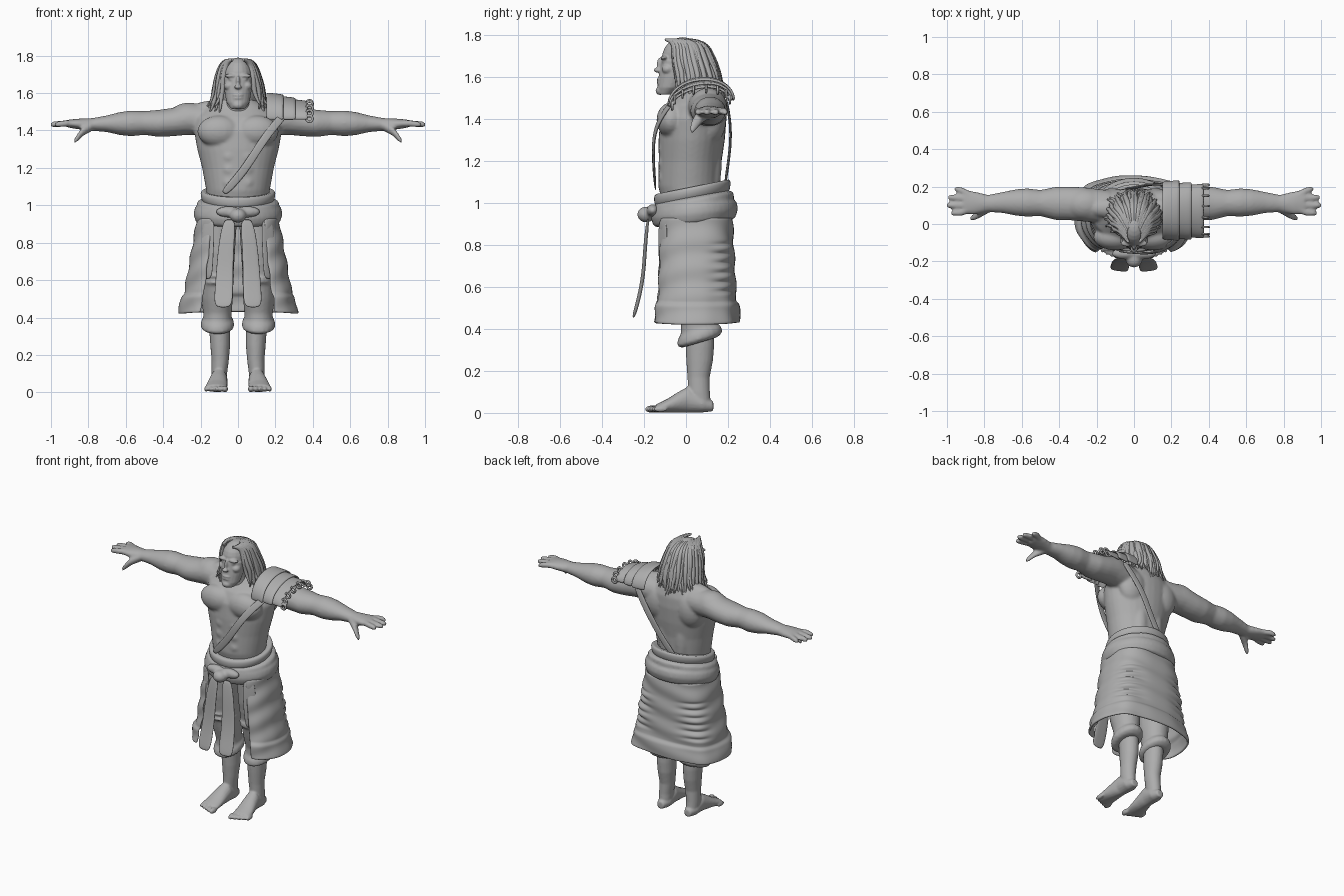
import bpy, bmesh, random
from math import sin, cos, pi, radians, copysign
from mathutils import Vector, Matrix

random.seed(4)
if "Cube" in bpy.data.objects:
    bpy.data.objects.remove(bpy.data.objects["Cube"])

clay = bpy.data.materials.new("plain grey")
clay.use_nodes = True
clay.diffuse_color = (.42, .42, .42, 1)
clay.node_tree.nodes["Principled BSDF"].inputs["Base Color"].default_value = clay.diffuse_color


def tube(bm, stations, axis="Z", side=1, tilt=0, count=20):
    """Closed loft of elliptical rings; a station is x, y, z and two radii."""
    rings = []
    for x, y, z, ra, rb in stations:
        ring = []
        for i in range(count):
            c, s = ra * cos(2 * pi * i / count), rb * sin(2 * pi * i / count)
            offset = {"X": (0, c, s), "Y": (c, 0, s), "Z": (c, s, tilt * s)}[axis]
            ring.append(bm.verts.new(Vector((x * side, y, z)) + Vector(offset)))
        rings.append(ring)
    for low, high in zip(rings, rings[1:]):
        for i in range(count):
            j = (i + 1) % count
            bm.faces.new((low[i], low[j], high[j], high[i]))
    bm.faces.new(rings[0])
    bm.faces.new(rings[-1])


def ball(bm, x, y, z, rx, ry, rz):
    place = Matrix.Translation((x, y, z)) @ Matrix.Diagonal((rx, ry, rz, 1))
    bmesh.ops.create_uvsphere(bm, u_segments=20, v_segments=12, radius=1, matrix=place)


def pair(bm, x, *rest):
    for side in (1, -1):
        ball(bm, side * x, *rest)


def finish(name, bm, voxel=0, levels=0, thick=0, smooth=0):
    bmesh.ops.recalc_face_normals(bm, faces=bm.faces)
    mesh = bpy.data.meshes.new(name)
    bm.to_mesh(mesh)
    bm.free()
    mesh.materials.append(clay)
    mesh.polygons.foreach_set("use_smooth", [True] * len(mesh.polygons))
    obj = bpy.data.objects.new(name, mesh)
    bpy.context.collection.objects.link(obj)
    if thick:
        shell = obj.modifiers.new("thickness", "SOLIDIFY")
        shell.thickness, shell.offset = thick, 0
    if voxel:
        remesh = obj.modifiers.new("blend", "REMESH")
        remesh.mode, remesh.voxel_size, remesh.use_smooth_shade = "VOXEL", voxel, True
        relax = obj.modifiers.new("relax", "SMOOTH")
        relax.factor, relax.iterations = .5, smooth
    if levels:
        sub = obj.modifiers.new("round", "SUBSURF")
        sub.levels = sub.render_levels = levels


def sheet(name, rule, across, down, thick, levels=1):
    """Cloth grid whose points come from rule(u, v)."""
    bm = bmesh.new()
    grid = [[bm.verts.new(rule(i / across, j / down)) for i in range(across + 1)]
            for j in range(down + 1)]
    for a, b in zip(grid, grid[1:]):
        for i in range(across):
            bm.faces.new((a[i], a[i + 1], b[i + 1], b[i]))
    finish(name, bm, levels=levels, thick=thick)


def strip(name, path, widths, direction, thick=.012):
    """Flat band following a few path points."""
    last = len(path) - 1

    def rule(u, v):
        k = round(v * last)
        return Vector(path[k]) + Vector(direction) * widths[k] * (2 * u - 1)
    sheet(name, rule, 2, last, thick, levels=2)


# Trunk: torso and muscles, with the upper arms, blended softly
body = bmesh.new()
tube(body, [(0, .04, .92, .16, .13), (0, .015, 1.08, .17, .148), (0, .02, 1.2, .192, .15),
            (0, .027, 1.3, .218, .158), (0, .035, 1.4, .236, .158), (0, .05, 1.47, .225, .14),
            (0, .065, 1.52, .17, .11), (0, .06, 1.56, .1, .085), (0, .02, 1.6, .075, .075),
            (0, 0, 1.66, .065, .06)], count=32)
pair(body, .1, -.07, 1.395, .118, .071, .085)    # chest
pair(body, .12, .085, 1.515, .13, .055, .046)    # neck slope
pair(body, .115, .12, 1.4, .1, .072, .12)        # shoulder blade
pair(body, .055, .128, 1.2, .05, .042, .19)      # lower back
pair(body, .26, .105, 1.465, .115, .088, .084)   # shoulder cap
for z in (1.12, 1.19, 1.26):
    pair(body, .042, -.108, z, .042, .024, .036)  # stomach
for side in (1, -1):
    tube(body, [(.13, .09, 1.455, .09, .085), (.27, .105, 1.46, .092, .084), (.35, .11, 1.445, .09, .076),
                (.42, .11, 1.438, .089, .073), (.5, .112, 1.44, .07, .064), (.57, .115, 1.438, .076, .069),
                (.63, .115, 1.437, .071, .062), (.7, .115, 1.436, .057, .045), (.78, .11, 1.432, .046, .034),
                (.86, .112, 1.435, .064, .028), (.91, .118, 1.437, .064, .021)], "X", side)
    for y, end in ((.062, .978), (.1, 1.003), (.138, .995), (.178, .96)):
        tube(body, [(.87, .6 * y + .045, 1.437, .02, .019), (.92, y, 1.438, .019, .018),
                    (end - .012, 1.1 * y - .01, 1.432, .016, .016), (end, 1.1 * y - .01, 1.43, .01, .01)], "X", side)
    tube(body, [(.78, .09, 1.425, .033, .028), (.83, .055, 1.395, .026, .026),
                (.86, .035, 1.36, .019, .021), (.878, .027, 1.34, .01, .012)], "X", side)
finish("upper_body", body, voxel=.008, smooth=8)

# Lower legs and bare feet
legs = bmesh.new()
for side in (1, -1):
    tube(legs, [(.1, .075, .02, .038, .045), (.1, .062, .1, .042, .052), (.095, .06, .17, .046, .053),
                (.095, .065, .25, .053, .064), (.097, .066, .32, .056, .068), (.1, .06, .5, .06, .07)], side=side)
    tube(legs, [(.1, .13, .032, .024, .024), (.1, .08, .042, .044, .04), (.102, .01, .064, .046, .062),
                (.108, -.04, .05, .052, .048), (.114, -.09, .034, .058, .032), (.118, -.14, .022, .06, .02)], "Y", side)
    for toe in range(5):
        ball(legs, side * (.07 + .025 * toe), -.162 + .01 * toe, .018, .017 - .0015 * toe, .034, .018 - .001 * toe)
finish("legs", legs, voxel=.006, smooth=3)

# Head with raised features
head = bmesh.new()
ball(head, 0, -.015, 1.69, .08, .1, .1)
tube(head, [(0, -.1, 1.516, .038, .035), (0, -.078, 1.55, .061, .058), (0, -.058, 1.6, .071, .073),
            (0, -.042, 1.68, .077, .076)])
tube(head, [(0, 0, 1.5, .065, .06), (0, -.01, 1.6, .06, .06)])
ball(head, 0, -.136, 1.633, .02, .018, .012)     # nose
ball(head, 0, -.12, 1.66, .011, .02, .036)       # nose bridge
ball(head, 0, -.123, 1.535, .03, .022, .02)      # chin
pair(head, .036, -.103, 1.692, .036, .018, .011)  # brow
pair(head, .033, -.1, 1.673, .017, .015, .01)    # eye
pair(head, .048, -.086, 1.638, .028, .03, .024)  # cheek
for z in (1.589, 1.573):
    ball(head, 0, -.122, z, .03, .018, .008)     # lips
finish("head", head, voxel=.005, smooth=4)

# Hair mass and the separate locks over it
mass = bmesh.new()
tube(mass, [(0, .075, 1.51, .12, .095), (0, .065, 1.6, .11, .105), (0, .04, 1.7, .092, .095),
            (0, .01, 1.765, .064, .083), (0, 0, 1.785, .03, .04)])
finish("hair_mass", mass, levels=1)
locks = bpy.data.curves.new("hair_locks", "CURVE")
locks.dimensions, locks.bevel_depth, locks.bevel_resolution, locks.resolution_u = "3D", .014, 1, 4
locks.use_fill_caps = True
total = 64
for i in range(total):
    angle = radians(-146 + 292 * i / (total - 1) + random.uniform(-4, 4))
    dx, dy, out = sin(angle), cos(angle), random.uniform(.9, 1.08)
    if dy < 0:
        dx = copysign(abs(dx) ** .5, dx)
    sway = random.uniform(-.015, .015)
    points = [(.04 * dx, -.055 + .05 * dy, 1.778), (.08 * dx, .075 * dy + .01, 1.775),
              (.112 * dx * out, .1 * dy * out + .03, 1.68), (.125 * dx * out + sway, .11 * dy + .055, 1.59),
              (.155 * dx * out - sway, .125 * dy + .06, 1.49 + random.uniform(-.02, .05))]
    spline = locks.splines.new("NURBS")
    spline.points.add(len(points) - 1)
    for point, place, radius in zip(spline.points, points, (.5, 1, 1.1, 1, .25)):
        point.co, point.radius = (*place, 1), radius
    spline.use_endpoint_u, spline.order_u, spline.use_smooth = True, 3, True
locks.materials.append(clay)
bpy.context.collection.objects.link(bpy.data.objects.new("hair_locks", locks))

# Baggy trousers with folds and cuffs
trousers = bmesh.new()
for side in (1, -1):
    tube(trousers, [(.11, .06, .37, .075, .085), (.11, .06, .42, .076, .085), (.112, .05, .5, .085, .1),
                    (.112, .04, .6, .087, .115), (.108, .035, .75, .092, .135), (.1, .035, .93, .095, .145)], side=side)
    tube(trousers, [(.11, .065, .335, .072, .085), (.11, .065, .35, .09, .108), (.11, .065, .38, .088, .105),
                    (.11, .06, .41, .07, .08)], side=side, tilt=.3)
    for z in (.59, .62, .68, .78, .86):
        tube(trousers, [(.11, .04, z - .02, .08, .1), (.11, .04, z, .092, .132), (.11, .04, z + .02, .08, .1)],
             side=side, tilt=random.uniform(-.1, .1))
finish("trousers", trousers, voxel=.009, smooth=5)

# Waist wraps, knot and hanging ends
sash = bmesh.new()
tube(sash, [(0, .04, .9, .2, .17), (0, .04, .91, .225, .195), (0, .04, .95, .238, .208),
            (0, .04, .985, .232, .202), (0, .04, 1.0, .215, .185)], tilt=.1, count=40)
tube(sash, [(0, .035, .97, .2, .18), (0, .035, .995, .222, .194), (0, .035, 1.02, .218, .192),
            (0, .035, 1.035, .18, .16)], tilt=.17, count=40)
finish("waist_sash", sash, voxel=.01, smooth=4)
wrap = bmesh.new()
tube(wrap, [(0, .03, 1.0, .18, .17), (0, .03, 1.03, .195, .18), (0, .03, 1.065, .204, .185),
            (0, .03, 1.082, .19, .175), (0, .03, 1.07, .17, .155)], tilt=.2, count=40)
finish("upper_wrap", wrap, levels=1)
knot = bmesh.new()
ball(knot, 0, -.19, .945, .045, .043, .038)
pair(knot, .05, -.158, .965, .07, .03, .03)
finish("sash_knot", knot, voxel=.008, smooth=5)
for side, label in ((1, "left"), (-1, "right")):
    strip(label + "_sash_end", [(.045 * side, -.18, .93), (.062 * side, -.195, .8), (.07 * side, -.2, .68),
          (.075 * side, -.22, .56), (.08 * side, -.252, .45)], (.034, .043, .046, .05, .053), (1, .12 * side, 0))
    strip(label + "_thigh_panel", [(.155 * side, -.11, .93), (.165 * side, -.112, .76), (.165 * side, -.1, .6)],
          (.035, .035, .03), (1, .6 * side, 0))


# Open-fronted skirt with folds, gathered back corners and a raised hem
def skirt_rule(u, v):
    angle = radians(-58 + 296 * u)
    c, s = cos(angle), sin(angle)
    fold = .004 * sin(24 * v + 3 * sin(7 * u)) + .004 * sin(40 * u) * v + (.012 if v > .8 else 0)
    if s > 0 and .2 < v < .75:
        fold += .011 * abs(sin(2 * angle)) ** 3 * sin(70 * v)
    rx, ry = .212 + .087 * v + fold, .175 + .022 * v + fold
    return Vector((copysign(abs(c) ** .72, c) * rx, .04 + copysign(abs(s) ** .72, s) * ry, .93 - .5 * v - .01 * v * c * c))


sheet("skirt", skirt_rule, 48, 40, .014)


# Layered shoulder guard with edge rings
def guard_point(x, angle, lift=0):
    high = .115 - .2 * (x - .15) + lift
    return Vector((x, .072 + (.138 + lift) * sin(angle), 1.475 + high * cos(angle) + .012 * sin(angle)))


for k, start in enumerate((.15, .215, .28)):
    sheet("shoulder_guard_layer", lambda u, v: guard_point(start + .095 * v, radians(-94 + 184 * u),
          .01 - .007 * k + .008 * v + .003 * sin(9 * u + k)), 16, 3, .013)
rings = bmesh.new()
for k in range(8):
    place = Matrix.Translation(guard_point(.382, radians(-90 + 25 * k)))
    for a in range(12):
        ball(rings, *(place @ Vector((.017 * cos(a * pi / 6), 0, .017 * sin(a * pi / 6)))), .008, .007, .008)
finish("guard_rings", rings, voxel=.005, smooth=1)

# Diagonal strap, front and back
strip("front_strap", [(.26, -.05, 1.5), (.18, -.125, 1.41), (.11, -.158, 1.31), (.03, -.155, 1.18), (-.08, -.145, 1.06)],
      (.024,) * 5, (.8, .1, -.5))
strip("back_strap", [(.24, .19, 1.5), (.17, .21, 1.4), (.1, .215, 1.3), (.03, .2, 1.18), (-.05, .185, 1.08)],
      (.024,) * 5, (.8, 0, -.5))
